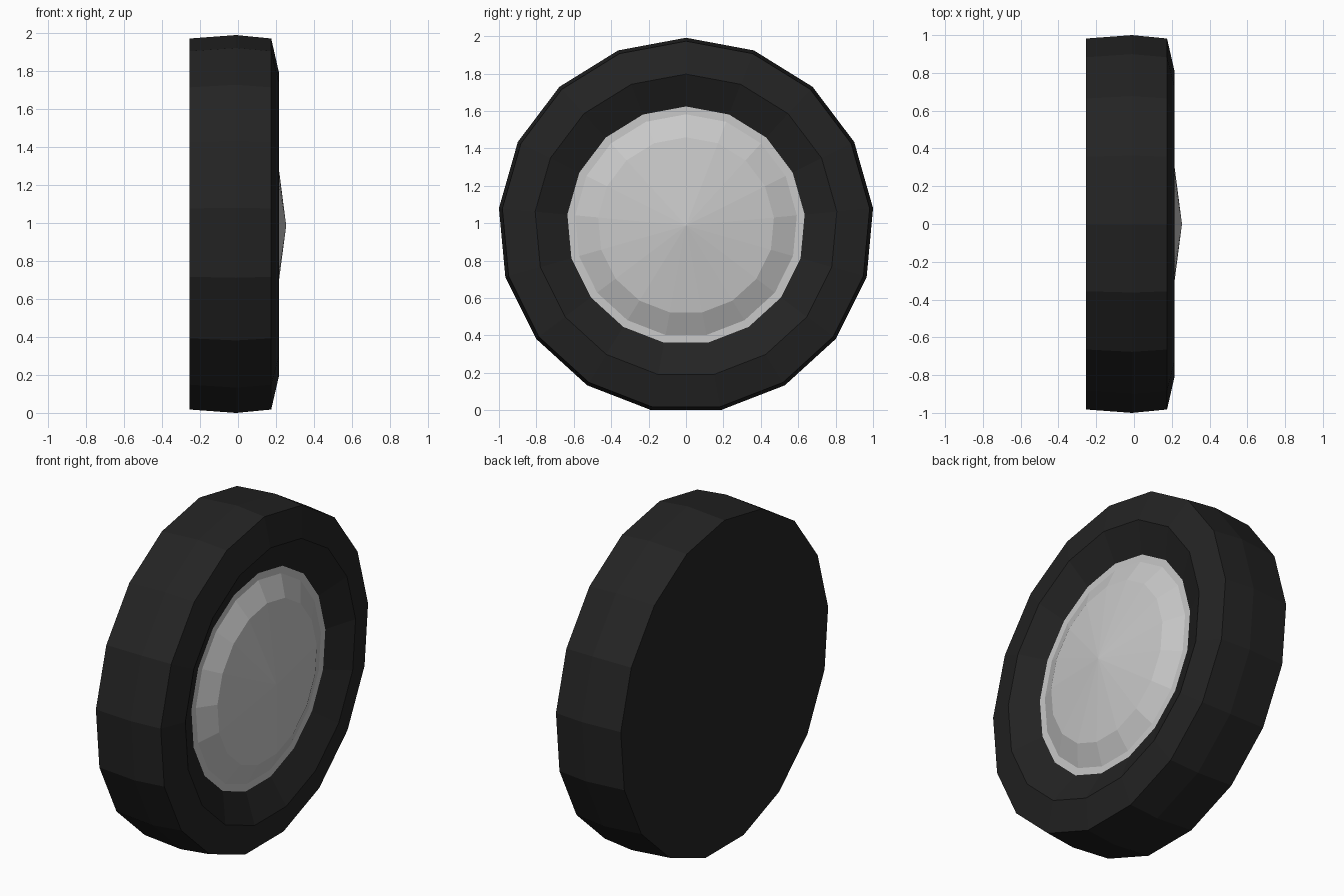
import bpy
import bmesh
from math import sin, cos, pi

SIDES = 17
HUB_Z = 0.987

cube = bpy.data.objects.get("Cube")
if cube:
    bpy.data.objects.remove(cube, do_unlink=True)


def flat_material(name, value, roughness):
    mat = bpy.data.materials.new(name)
    mat.use_nodes = True
    colour = (value, value, value, 1)
    mat.diffuse_color = colour
    bsdf = mat.node_tree.nodes["Principled BSDF"]
    bsdf.inputs["Base Color"].default_value = colour
    bsdf.inputs["Roughness"].default_value = roughness
    return mat


def lathe_x(name, profile, mat, cap_start=False):
    """Turn (x, radius) points about the axle, with a vertex at the top."""
    bm = bmesh.new()
    rings = []
    for x, r in profile:
        if r == 0:
            rings.append([bm.verts.new((x, 0, 0))] * SIDES)
        else:
            angles = [2 * pi * i / SIDES for i in range(SIDES)]
            rings.append([bm.verts.new((x, r * sin(a), r * cos(a))) for a in angles])
    for a, b in zip(rings, rings[1:]):
        for i in range(SIDES):
            j = (i + 1) % SIDES
            corners = [a[i], b[i], b[j], a[j]]
            bm.faces.new(list(dict.fromkeys(corners)))
    if cap_start:
        bm.faces.new(rings[0])
    # Outward is +x on the open front, so orient each face by the axle direction
    bmesh.ops.recalc_face_normals(bm, faces=bm.faces)
    bm.faces.ensure_lookup_table()
    bm.normal_update()
    if bm.faces[len(bm.faces) - 1].normal.x * (-1 if cap_start else 1) < 0:
        bmesh.ops.reverse_faces(bm, faces=bm.faces)
    mesh = bpy.data.meshes.new(name)
    bm.to_mesh(mesh)
    bm.free()
    mesh.materials.append(mat)
    obj = bpy.data.objects.new(name, mesh)
    obj.location.z = HUB_Z
    bpy.context.collection.objects.link(obj)
    return obj


rubber = flat_material("black rubber", 0.017, 0.8)
metal = flat_material("light grey metal", 0.58, 0.5)

# Tyre: flat back, crowned tread, raised sidewall, slope down to the rim
lathe_x("tyre", [(-0.255, 0.986), (-0.01, 1.0043), (0.175, 0.986),
                 (0.215, 0.81), (0.135, 0.637)], rubber, cap_start=True)

# Hubcap: flat lip, bevelled band, shallow cone
lathe_x("hubcap", [(0.135, 0.637), (0.135, 0.595), (0.193, 0.472),
                   (0.254, 0)], metal)
